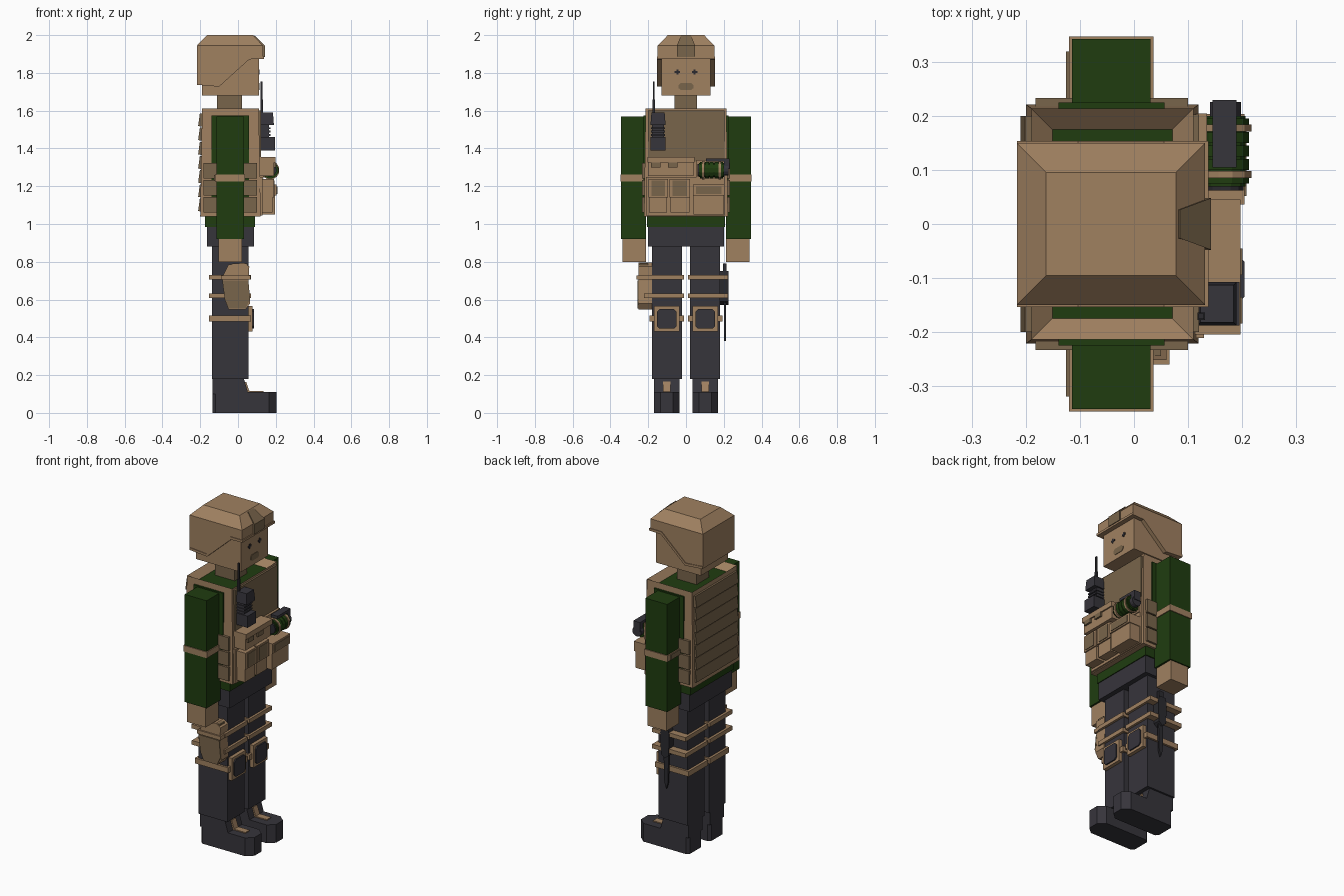
import bpy, bmesh, math
from mathutils import Vector

if "Cube" in bpy.data.objects:
    bpy.data.objects.remove(bpy.data.objects["Cube"])

def mat(name, rgb):
    m = bpy.data.materials.new(name)
    m.diffuse_color = (*rgb, 1)
    m.use_nodes = True
    m.node_tree.nodes["Principled BSDF"].inputs["Base Color"].default_value = m.diffuse_color
    return m

TAN = mat("tan", (0.35, 0.218, 0.118))
DARK = mat("dark_tan", (0.19, 0.13, 0.07))
SLATE = mat("slate", (0.037, 0.035, 0.044))
GREEN = mat("green", (0.014, 0.046, 0.005))
BLACK = mat("charcoal", (0.024, 0.023, 0.028))

def finish(name, bm, *mats):
    bmesh.ops.recalc_face_normals(bm, faces=bm.faces)
    me = bpy.data.meshes.new(name)
    bm.to_mesh(me)
    bm.free()
    ob = bpy.data.objects.new(name, me)
    for m in mats:
        me.materials.append(m)
    bpy.context.collection.objects.link(ob)
    return ob

def box(name, x, y, z, m, inset=(0, 0)):
    """Box from ranges; inset narrows the top in x and y."""
    bm = bmesh.new()
    bmesh.ops.create_cube(bm, size=1)
    for v in bm.verts:
        top = v.co.z > 0
        ix, iy = inset if top else (0, 0)
        v.co = Vector((x[1] - ix if v.co.x > 0 else x[0] + ix,
                       y[1] - iy if v.co.y > 0 else y[0] + iy, z[1] if top else z[0]))
    return finish(name, bm, m)

def prism(name, pts, lo, hi, m, axis="y"):
    """Profile extruded along y (points x,z), x (points y,z) or z (points x,y)."""
    put = {"y": lambda a, b, t: (a, t, b), "x": lambda a, b, t: (t, a, b), "z": lambda a, b, t: (a, b, t)}[axis]
    bm = bmesh.new()
    rings = [[bm.verts.new(put(a, b, t)) for a, b in pts] for t in (lo, hi)]
    n = len(pts)
    for r in rings:
        bm.faces.new(r)
    for i in range(n):
        bm.faces.new((rings[0][i], rings[0][(i + 1) % n], rings[1][(i + 1) % n], rings[1][i]))
    return finish(name, bm, m)

def disc(name, cx, cz, r, y0, y1, m, n=12):
    pts = [(cx + r * math.cos(math.tau * (i + .5) / n), cz + r * math.sin(math.tau * (i + .5) / n)) for i in range(n)]
    return prism(name, pts, y0, y1, m)

def span(s, a, b):
    return tuple(sorted((s * a, s * b)))

# Head, neck and face
box("head", (-.19, .11), (-.13, .13), (1.68, 1.93), TAN)
box("neck", (-.11, .02), (-.06, .057), (1.55, 1.69), DARK)
for s in (-1, 1):
    c = s * .046
    box("eye_bar", (.108, .113), (c - .014, c + .014), (1.8, 1.81), BLACK)
    box("eye_upright", (.108, .113), (c - .005, c + .005), (1.791, 1.819), BLACK)
prism("mouth", [(-.04, 1.72), (-.028, 1.709), (.028, 1.709), (.04, 1.72),
                (.04, 1.735), (.028, 1.746), (-.028, 1.746), (-.04, 1.735)], .108, .113, DARK, "x")

# Helmet: side profile, sloped crown, brim and front mount
prism("helmet_shell", [(-.217, 1.945), (.132, 1.945), (.132, 1.88), (.06, 1.88),
                       (-.1, 1.735), (-.217, 1.745)], -.15, .15, TAN)
box("helmet_crown", (-.217, .132), (-.15, .15), (1.945, 2.0), TAN, (.054, .054))
prism("helmet_rim", [(.138, 1.888), (.138, 1.874), (.06, 1.872), (-.1, 1.727),
                     (-.217, 1.737), (-.217, 1.751), (-.104, 1.742), (.056, 1.888)], -.154, .154, TAN)
mount = prism("helmet_mount", [(.12, 1.885), (.143, 1.885), (.143, 1.945), (.085, 2.0), (.07, 1.97)], -.048, .048, DARK)
for v in mount.data.vertices:
    if v.co.z > 1.96:
        v.co.y *= .55

# Torso, shirt hem and waist
box("shirt", (-.175, .09), (-.207, .207), (.985, 1.1), GREEN)
box("waist", (-.165, .085), (-.2, .2), (.88, .99), SLATE)

# Vest with sunken neckline that shows the shirt
vest = box("vest", (-.2, .12), (-.222, .222), (1.04, 1.612), TAN, (.01, .008))
vest.data.materials.append(GREEN)
bm = bmesh.new()
bm.from_mesh(vest.data)
top = max(bm.faces, key=lambda f: f.calc_center_median().z)
bmesh.ops.inset_region(bm, faces=[top], thickness=.055)
bmesh.ops.translate(bm, verts=top.verts, vec=(0, 0, -.035))
top.material_index = 1
bm.to_mesh(vest.data)
bm.free()
box("chest_panel", (.105, .121), (-.2, .203), (1.33, 1.6), DARK)

# Back slats: overlapping wedges
for i in range(7):
    z = 1.065 + i * .075
    prism("back_slat", [(-.19, z), (-.211, z + .004), (-.202, z + .07), (-.19, z + .07)], -.2, .2, DARK)

# Side openings and side armour segments
for s in (-1, 1):
    box("side_opening", (-.14, .057), span(s, .2, .225), (1.06, 1.575), GREEN)
    for x in ((-.183, -.115), (.03, .1)):
        for i in range(3):
            z = 1.06 + i * .09
            box("side_segment", x, span(s, .2, .234), (z, z + .082), DARK)

# Chest pouches: body plus flap
def pouch(y, z, depth, split):
    box("pouch_body", (.11, depth - .008), y, z, TAN)
    box("pouch_flap", (.11, depth), (y[0] - .004, y[1] + .004), (split, z[1] + .004), TAN)
    box("pouch_flap_face", (.11, depth + .004), (y[0] + .012, y[1] - .012), (split + .008, z[1] - .006), DARK)

box("pouch_backing", (.11, .13), (-.212, .205), (1.045, 1.25), TAN)
pouch((-.195, -.1), (1.06, 1.235), .19, 1.14)
pouch((-.083, .018), (1.06, 1.235), .19, 1.14)
pouch((.04, .2), (1.05, 1.205), .205, 1.15)
box("utility_pouch", (.11, .19), (-.2, .04), (1.255, 1.345), TAN)
box("utility_flap", (.11, .198), (-.205, .045), (1.325, 1.356), TAN)
for y in (-.16, -.07):
    box("utility_tab", (.18, .201), (y - .025, y + .025), (1.3, 1.326), DARK)
box("grenade_holder", (.11, .135), (.055, .205), (1.24, 1.34), TAN)

# Grenade lying sideways on the chest
gx, gz = .17, 1.285
disc("grenade_core", gx, gz, .038, .07, .2, GREEN)
for i in range(5):
    disc("grenade_rib", gx, gz, .045, .075 + i * .025, .096 + i * .025, GREEN)
disc("grenade_base", gx, gz, .034, .062, .071, BLACK)
disc("grenade_cap", gx, gz, .03, .2, .226, SLATE)
for y in (.085, .172):
    disc("grenade_strap", gx, gz, .05, y, y + .013, TAN)
box("grenade_lever", (.146, .19), (.105, .23), (1.33, 1.346), SLATE)
box("grenade_lever_end", (.146, .19), (.2, .23), (1.29, 1.335), SLATE)

# Radio with ribbed waist and antenna
box("radio_base", (.12, .196), (-.188, -.108), (1.39, 1.46), SLATE)
box("radio_core", (.12, .165), (-.18, -.116), (1.45, 1.53), SLATE)
for i in range(3):
    z = 1.467 + i * .018
    box("radio_rib", (.12, .173), (-.185, -.111), (z, z + .009), SLATE)
box("radio_head", (.118, .19), (-.188, -.108), (1.525, 1.59), SLATE, (.005, .005))
box("radio_antenna", (.118, .132), (-.178, -.164), (1.58, 1.66), BLACK)
box("radio_antenna_tip", (.12, .13), (-.176, -.166), (1.66, 1.755), BLACK)

for s in (-1, 1):
    # Arms, hands and arm bands
    box("arm", (-.115, .031), span(s, .213, .343), (.92, 1.568), GREEN)
    box("hand", (-.104, .02), span(s, .213, .336), (.8, .925), TAN)
    box("arm_band", (-.121, .036), span(s, .207, .348), (1.225, 1.262), TAN)
    box("arm_band_buckle", (-.126, -.115), span(s, .23, .32), (1.228, 1.259), DARK)

    # Legs with straps
    box("leg", (-.138, .056), span(s, .02, .181), (.18, .89), SLATE)
    for z0, z1 in ((.705, .73), (.607, .632), (.483, .515)):
        box("leg_strap", (-.153, .07), span(s, .01, .193 if z0 < .5 else .222), (z0, z1), TAN)

    # Knee pads: tan frame, dark plate
    k = s * .102
    box("knee_pad", (.05, .078), (k - .067, k + .067), (.43, .565), TAN)
    c, d, e = .052, .038, .4975
    prism("knee_plate", [(k - c, e - d), (k - d, e - c), (k + d, e - c), (k + c, e - d),
                         (k + c, e + d), (k + d, e + c), (k - d, e + c), (k - c, e + d)], .07, .086, SLATE, "x")

    # Boots with chamfered soles and a tan tongue
    a, b = .035, .17
    prism("boot_foot", [(x, s * y) for x, y in ((-.135, a + .015), (-.12, a), (.165, a), (.205, a + .035),
                        (.205, b - .035), (.165, b), (-.12, b), (-.135, b - .015))], 0, .11, SLATE, "z")
    lo, hi = span(s, a, b)
    prism("boot_shaft", [(-.135, .1), (.055, .1), (.03, .185), (-.135, .185)], lo, hi, SLATE)
    prism("boot_tongue", [(.03, .162), (.043, .165), (.06, .116), (.135, .116), (.135, .105), (.04, .105)],
          *span(s, .082, .122), TAN)

# Thigh holster
prism("holster", [(-.05, .785), (.03, .795), (.06, .775), (.055, .7), (.064, .58), (.04, .548),
                  (-.05, .548), (-.07, .6), (-.085, .715)], -.252, -.18, TAN)
prism("holster_lower_patch", [(-.083, .7), (.055, .7), (.064, .6), (.04, .552), (-.05, .552), (-.07, .6)],
      -.258, -.248, DARK)
box("holster_band", (-.089, .066), (-.261, -.18), (.705, .728), TAN)
box("holster_grip", (-.03, .05), (-.245, -.2), (.74, .792), DARK)

# Thigh knife
prism("knife_sheath", [(-.04, .59), (-.045, .72), (-.035, .75), (.005, .75), (.015, .72), (.01, .59), (-.015, .57)],
      .178, .224, BLACK)
box("knife_handle", (-.03, .0), (.197, .214), (.74, .79), BLACK)
prism("knife_blade", [(-.032, .6), (.002, .6), (-.003, .42), (-.015, .38), (-.027, .42)], .2, .211, BLACK)
